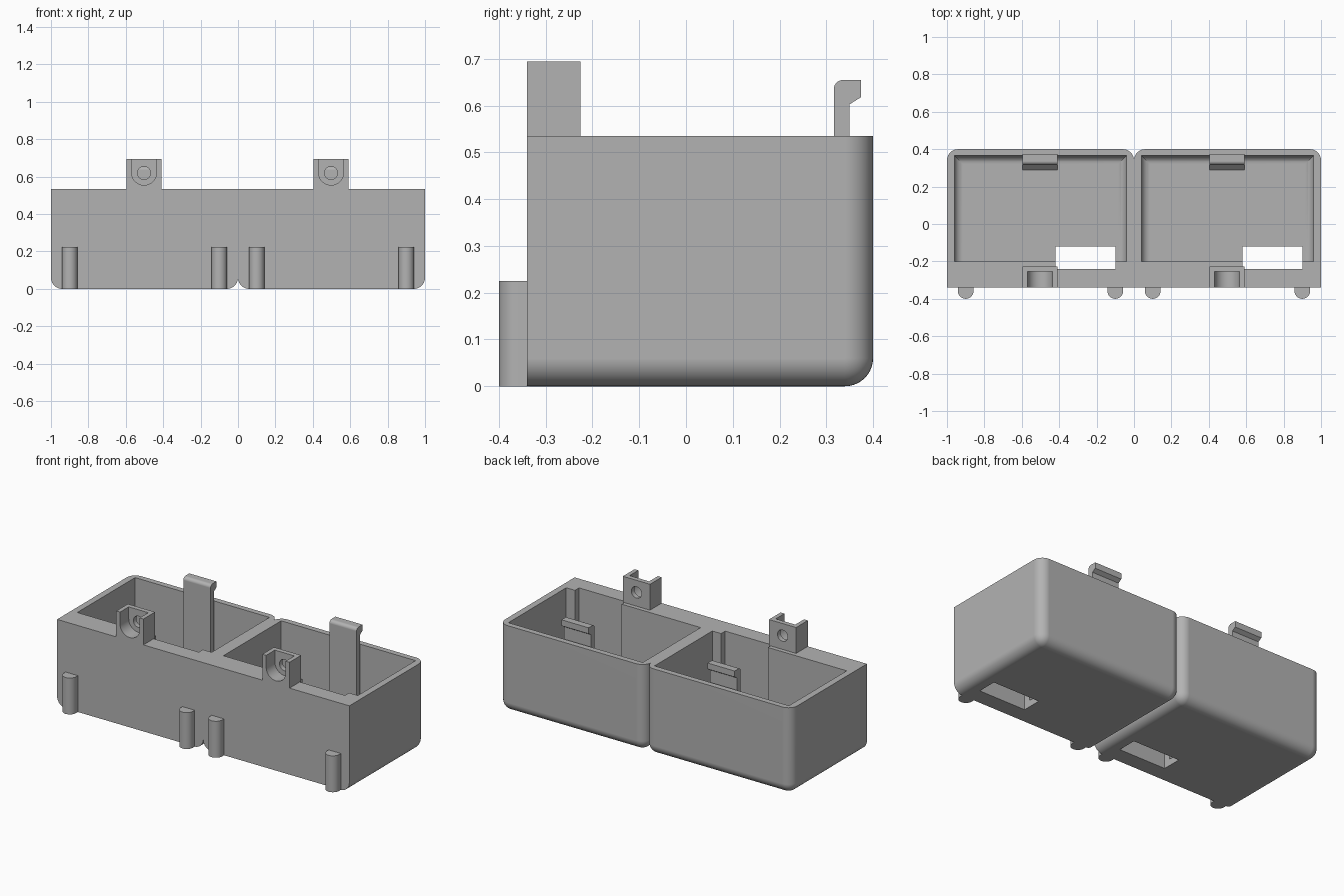
import bpy, bmesh, math
from mathutils import Vector

cube = bpy.data.objects.get("Cube")
if cube:
    bpy.data.objects.remove(cube, do_unlink=True)

grey = bpy.data.materials.new("plain grey")
grey.use_nodes = True
colour = (0.45, 0.45, 0.45, 1)
grey.diffuse_color = colour
grey.node_tree.nodes["Principled BSDF"].inputs["Base Color"].default_value = colour


def finish(bm, name):
    bmesh.ops.recalc_face_normals(bm, faces=bm.faces)
    mesh = bpy.data.meshes.new(name)
    bm.to_mesh(mesh)
    bm.free()
    mesh.materials.append(grey)
    obj = bpy.data.objects.new(name, mesh)
    bpy.context.collection.objects.link(obj)
    return obj


def box(name, lo, hi, radius=0, rounded=None):
    """Box between two corners; edges picked by the rule are rounded."""
    bm = bmesh.new()
    bmesh.ops.create_cube(bm, size=1)
    lo, hi = Vector(lo), Vector(hi)
    if rounded:
        picked = [e for e in bm.edges if rounded((e.verts[0].co + e.verts[1].co) / 2)]
    for v in bm.verts:
        v.co = Vector([lo[i] + (v.co[i] + 0.5) * (hi[i] - lo[i]) for i in range(3)])
    if rounded:
        bmesh.ops.bevel(bm, geom=picked, offset=radius, segments=10,
                        profile=0.5, affect='EDGES', clamp_overlap=True)
    return finish(bm, name)


def prism(name, outline, direction):
    """Extrude a closed outline of 3D points."""
    bm = bmesh.new()
    face = bm.faces.new([bm.verts.new(p) for p in outline])
    made = bmesh.ops.extrude_face_region(bm, geom=[face])
    moved = [g for g in made["geom"] if isinstance(g, bmesh.types.BMVert)]
    bmesh.ops.translate(bm, verts=moved, vec=direction)
    return finish(bm, name)


def arc(cx, cy, r, start, end, steps=16):
    angles = [math.radians(start + (end - start) * i / steps) for i in range(steps + 1)]
    return [(cx + r * math.cos(a), cy + r * math.sin(a)) for a in angles]


def select(obj):
    bpy.ops.object.select_all(action='DESELECT')
    obj.select_set(True)
    bpy.context.view_layer.objects.active = obj


def cut(obj, *cutters):
    select(obj)
    for cutter in cutters:
        mod = obj.modifiers.new("cut", 'BOOLEAN')
        mod.operation = 'DIFFERENCE'
        mod.solver = 'EXACT'
        mod.object = cutter
        bpy.ops.object.modifier_apply(modifier=mod.name)
        bpy.data.objects.remove(cutter, do_unlink=True)


def smooth(obj):
    select(obj)
    bpy.ops.object.shade_smooth_by_angle(angle=math.radians(30))
    mod = obj.modifiers.new("even shading", 'WEIGHTED_NORMAL')
    mod.keep_sharp = True


def outer_edges(mid):
    # bottom edges except the front one, and the upright back edges
    bottom = mid.z < -0.4 and mid.y > -0.4
    return bottom or (mid.y > 0.4 and abs(mid.x) > 0.4)


def inner_edges(mid):
    return mid.z < -0.4 and mid.y > -0.4


RIM, FRONT, BACK = 0.535, -0.34, 0.40

for side, x0 in (("right", -1.0), ("left", 0.0)):
    mid = x0 + 0.4975

    # Bin: rounded shell, cavity, and a slot through floor and front wall
    bin_body = box(side + "_bin", (x0, FRONT, 0), (x0 + 1, BACK, RIM), 0.06, outer_edges)
    cavity = box("cavity", (x0 + 0.04, -0.2, 0.04), (x0 + 0.96, 0.365, 0.7), 0.045, inner_edges)
    slot = box("slot", (x0 + 0.58, -0.24, -0.1), (x0 + 0.9, -0.12, 0.7))
    cut(bin_body, cavity, slot)
    smooth(bin_body)

    # Screw lug on the front rim, with a U pocket and a hole
    lug = box(side + "_screw_lug", (mid - 0.093, FRONT, RIM - 0.005), (mid + 0.093, -0.226, 0.695))
    u = [(mid + 0.067, 0.8), (mid - 0.067, 0.8)] + arc(mid, 0.622, 0.067, 180, 360)
    pocket = prism("pocket", [(x, -0.4, z) for x, z in u], (0, 0.145, 0))
    ring = arc(mid, 0.62, 0.035, 0, 360, 32)[:-1]
    hole = prism("hole", [(x, -0.4, z) for x, z in ring], (0, 0.3, 0))
    cut(lug, pocket, hole)
    smooth(lug)

    # Snap clip rising from the floor by the back wall
    profile = [(0.29, 0.03), (0.29, 0.04), (0.316, 0.066)]
    profile += arc(0.336, 0.635, 0.02, 180, 90, 8)
    profile += [(0.374, 0.655), (0.374, 0.618), (0.35, 0.603), (0.35, 0.03)]
    clip = prism(side + "_snap_clip", [(mid - 0.093, y, z) for y, z in profile], (0.186, 0, 0))
    smooth(clip)

    # Half-round ribs on the front
    for end, x in (("outer", 0.1), ("inner", 0.9)):
        d = [(x0 + x + 0.042, FRONT + 0.005), (x0 + x - 0.042, FRONT + 0.005)]
        d += arc(x0 + x, -0.358, 0.042, 180, 360)
        rib = prism(f"{side}_rib_{end}", [(px, py, 0) for px, py in d], (0, 0, 0.225))
        smooth(rib)
